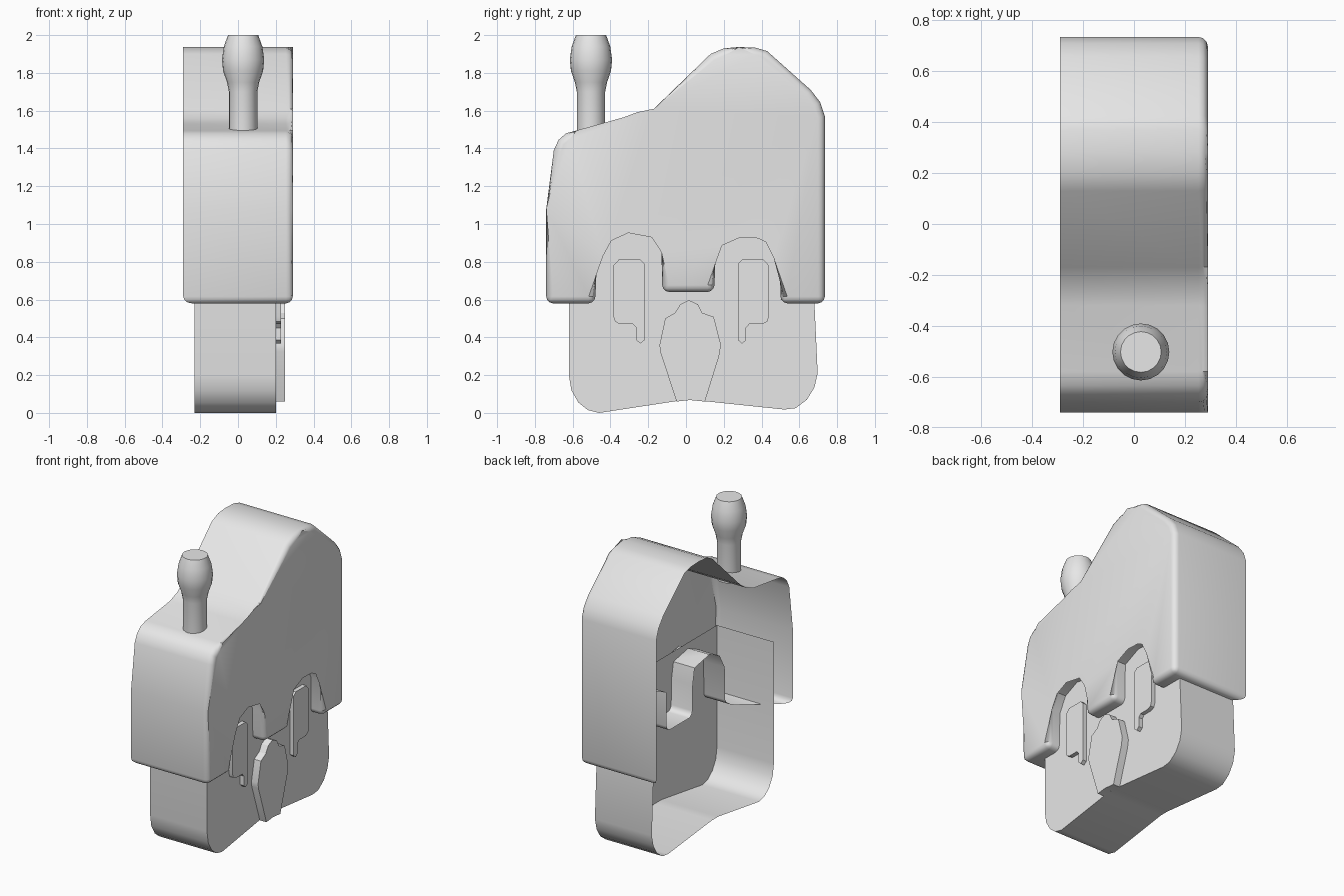
import bpy, bmesh, math

if "Cube" in bpy.data.objects:
    bpy.data.objects.remove(bpy.data.objects["Cube"])

grey = bpy.data.materials.new("plain_grey")
grey.diffuse_color = (0.8, 0.8, 0.8, 1)
grey.use_nodes = True
grey.node_tree.nodes["Principled BSDF"].inputs["Base Color"].default_value = grey.diffuse_color


def finish(name, bm, angle=35):
    me = bpy.data.meshes.new(name)
    bm.to_mesh(me)
    bm.free()
    ob = bpy.data.objects.new(name, me)
    bpy.context.collection.objects.link(ob)
    me.materials.append(grey)
    bpy.ops.object.select_all(action='DESELECT')
    ob.select_set(True)
    bpy.context.view_layer.objects.active = ob
    bpy.ops.object.shade_smooth_by_angle(angle=math.radians(angle))
    return ob


def prism(pts, front, backs, open_last=False):
    """Counter-clockwise (y, z) outline run along x, capped at the front, open behind."""
    bm = bmesh.new()
    f = [bm.verts.new((front, y, z)) for y, z in pts]
    b = [bm.verts.new((x, y, z)) for (y, z), x in zip(pts, backs)]
    cap = bm.faces.new(f)
    n = len(pts)
    for i in range(n - 1 if open_last else n):
        j = (i + 1) % n
        bm.faces.new((b[i], b[j], f[j], f[i]))
    return bm, cap, f, b


# Roof shell: outer outline plus two arched notches, with shallower notch walls
left_side = [(-0.70, 1.39), (-0.74, 1.08), (-0.74, 0.58)]
notches = [(-0.48, 0.58), (-0.475, 0.84), (-0.42, 0.94), (-0.31, 0.99),
           (-0.15, 0.96), (-0.13, 0.85), (-0.125, 0.64),
           (0.15, 0.64), (0.155, 0.91), (0.28, 0.965), (0.39, 0.96),
           (0.45, 0.93), (0.50, 0.83), (0.50, 0.58)]
right_top = [(0.735, 0.58), (0.735, 1.57), (0.71, 1.645), (0.66, 1.71),
             (0.43, 1.915), (0.37, 1.933), (0.28, 1.937), (0.20, 1.93),
             (0.13, 1.90), (-0.17, 1.61), (-0.24, 1.56), (-0.32, 1.53),
             (-0.58, 1.495), (-0.635, 1.48), (-0.675, 1.445)]
outline = left_side + notches + right_top
backs = [-0.29] * len(left_side) + [0.04] * len(notches) + [-0.29] * len(right_top)
bm, cap, f, b = prism(outline, 0.29, backs)
corners = {(-0.74, 0.58), (-0.48, 0.58), (-0.125, 0.64),
           (0.15, 0.64), (0.50, 0.58), (0.735, 0.58)}
edges = list(cap.edges)
edges += [bm.edges.get((f[i], b[i])) for i, p in enumerate(outline) if p in corners]
bmesh.ops.bevel(bm, geom=edges, offset=0.036, offset_type='OFFSET', segments=3,
                profile=0.5, affect='EDGES', clamp_overlap=False)
finish("roof_shell", bm)

# House body: front wall, sides and floor, open at the back and the top
body = [(-0.62, 1.03), (-0.62, 0.20), (-0.607, 0.12), (-0.57, 0.055),
        (-0.52, 0.015), (-0.46, 0.0), (-0.02, 0.067), (0.05, 0.067),
        (0.52, 0.018), (0.58, 0.025), (0.64, 0.07), (0.68, 0.135),
        (0.697, 0.21), (0.68, 0.58), (0.66, 1.03)]
bm, *_ = prism(body, 0.20, [-0.23] * len(body), open_last=True)
finish("house_body", bm)

# Door plate
door = [(-0.05, 0.06), (0.02, 0.068), (0.10, 0.06), (0.175, 0.30), (0.185, 0.36),
        (0.147, 0.508), (0.085, 0.53), (0.063, 0.575), (0.015, 0.597),
        (-0.03, 0.575), (-0.058, 0.53), (-0.11, 0.50), (-0.14, 0.36), (-0.137, 0.325)]
bm, *_ = prism(door, 0.25, [0.20] * len(door))
finish("door", bm, 25)

# Window plates, the second one mirrored
window = [(-0.384, 0.51), (-0.375, 0.483), (-0.35, 0.47), (-0.28, 0.47),
          (-0.263, 0.45), (-0.263, 0.385), (-0.242, 0.367), (-0.22, 0.385),
          (-0.22, 0.79), (-0.242, 0.812), (-0.355, 0.812), (-0.384, 0.78)]
for name, pts in (("left_window", window),
                  ("right_window", [(0.055 - y, z) for y, z in reversed(window)])):
    bm, *_ = prism(pts, 0.228, [0.20] * len(pts))
    finish(name, bm)

# Chimney: turned profile (radius, height)
profile = [(0.075, 1.44), (0.075, 1.70), (0.085, 1.75), (0.106, 1.81),
           (0.112, 1.87), (0.102, 1.94), (0.08, 2.0)]
SIDES = 20
bm = bmesh.new()
rings = [[bm.verts.new((0.027 + r * math.cos(2 * math.pi * k / SIDES),
                        -0.503 + r * math.sin(2 * math.pi * k / SIDES), z))
          for k in range(SIDES)] for r, z in profile]
for lo, hi in zip(rings, rings[1:]):
    for k in range(SIDES):
        m = (k + 1) % SIDES
        bm.faces.new((lo[k], lo[m], hi[m], hi[k]))
bm.faces.new(rings[0][::-1])
bm.faces.new(rings[-1])
finish("chimney", bm)
